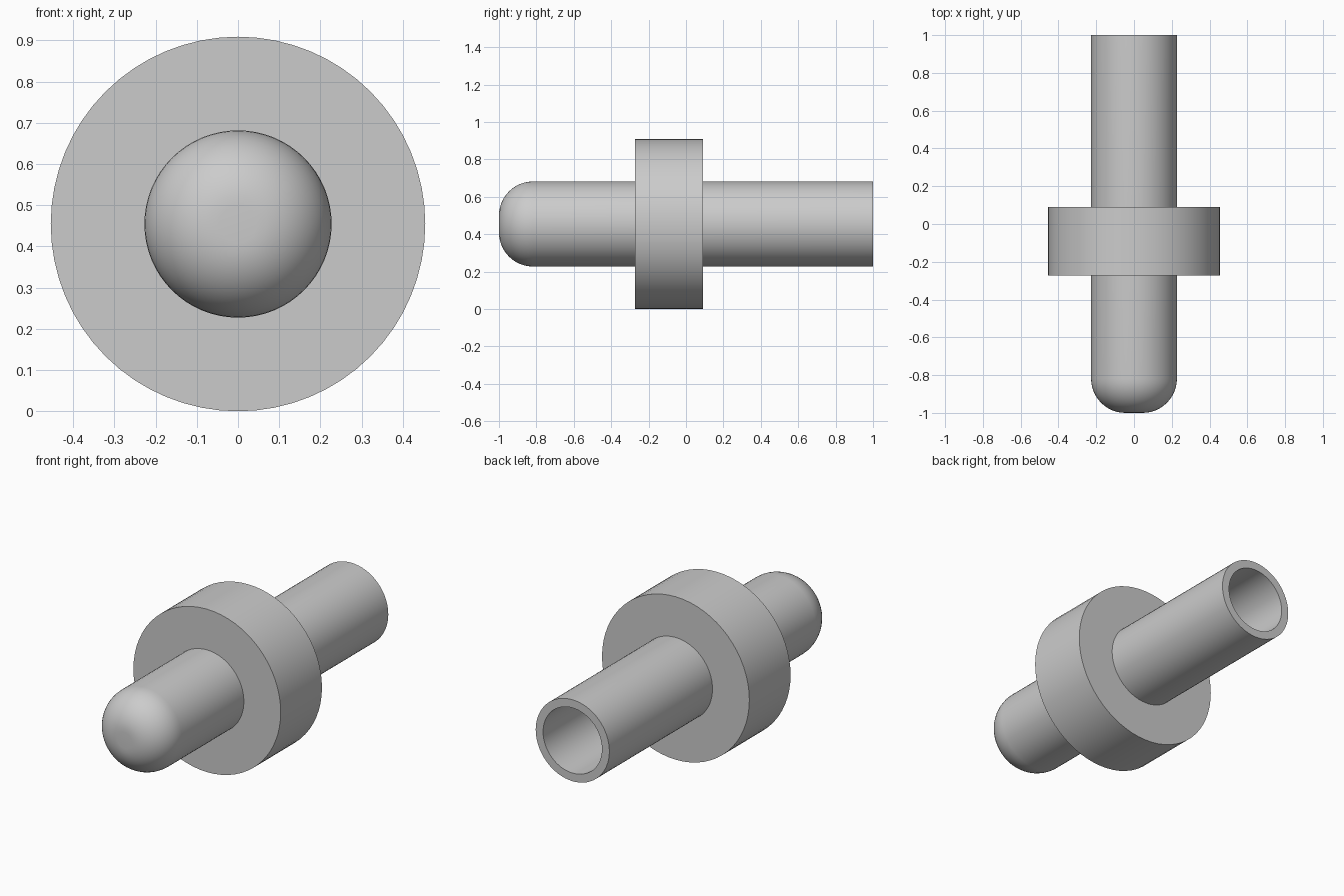
import bpy
import bmesh
import math
from mathutils import Matrix, Vector

default = bpy.data.objects.get("Cube")
if default:
    bpy.data.objects.remove(default, do_unlink=True)

U = 1 / 11            # modelling unit
AXIS_Z = 5 * U        # height of the centre line
SEGMENTS = 64

grey = bpy.data.materials.new("plain grey")
grey.use_nodes = True
grey.diffuse_color = (0.6, 0.6, 0.6, 1)
grey.node_tree.nodes["Principled BSDF"].inputs["Base Color"].default_value = (0.6, 0.6, 0.6, 1)


def lathe(name, profile):
    """Spin a (radius, y) profile around the horizontal centre line."""
    bm = bmesh.new()
    verts = [bm.verts.new((r, y, 0)) for r, y in profile]
    edges = [bm.edges.new(pair) for pair in zip(verts, verts[1:])]
    bmesh.ops.spin(bm, geom=verts + edges, cent=(0, 0, 0), axis=(0, 1, 0),
                   angle=math.tau, steps=SEGMENTS, use_duplicate=False)
    bmesh.ops.remove_doubles(bm, verts=bm.verts, dist=1e-5)
    bmesh.ops.recalc_face_normals(bm, faces=bm.faces)
    bmesh.ops.transform(bm, matrix=Matrix.Translation(Vector((0, 0, AXIS_Z))), verts=bm.verts)
    mesh = bpy.data.meshes.new(name)
    bm.to_mesh(mesh)
    bm.free()
    mesh.materials.append(grey)
    obj = bpy.data.objects.new(name, mesh)
    bpy.context.collection.objects.link(obj)
    bpy.ops.object.select_all(action="DESELECT")
    obj.select_set(True)
    bpy.context.view_layer.objects.active = obj
    bpy.ops.object.shade_smooth_by_angle(angle=math.radians(30))
    return obj


# Pin shaft: rounded front tip, open bore at the back
shaft_r, fillet, bore_r = 2.5 * U, 2 * U, 2 * U
STEPS = 12
tip = []
for i in range(STEPS + 1):
    a = math.pi / 2 * i / STEPS
    tip.append((shaft_r - fillet + fillet * math.sin(a), -1 + fillet - fillet * math.cos(a)))
lathe("pin_shaft", [(0, -1)] + tip + [(shaft_r, 1), (bore_r, 1), (bore_r, U), (0, U)])

# Collar: a wide ring fitted round the shaft
front, back, collar_r = -3 * U, U, 5 * U
lathe("collar", [(shaft_r, front), (collar_r, front), (collar_r, back), (shaft_r, back)])
